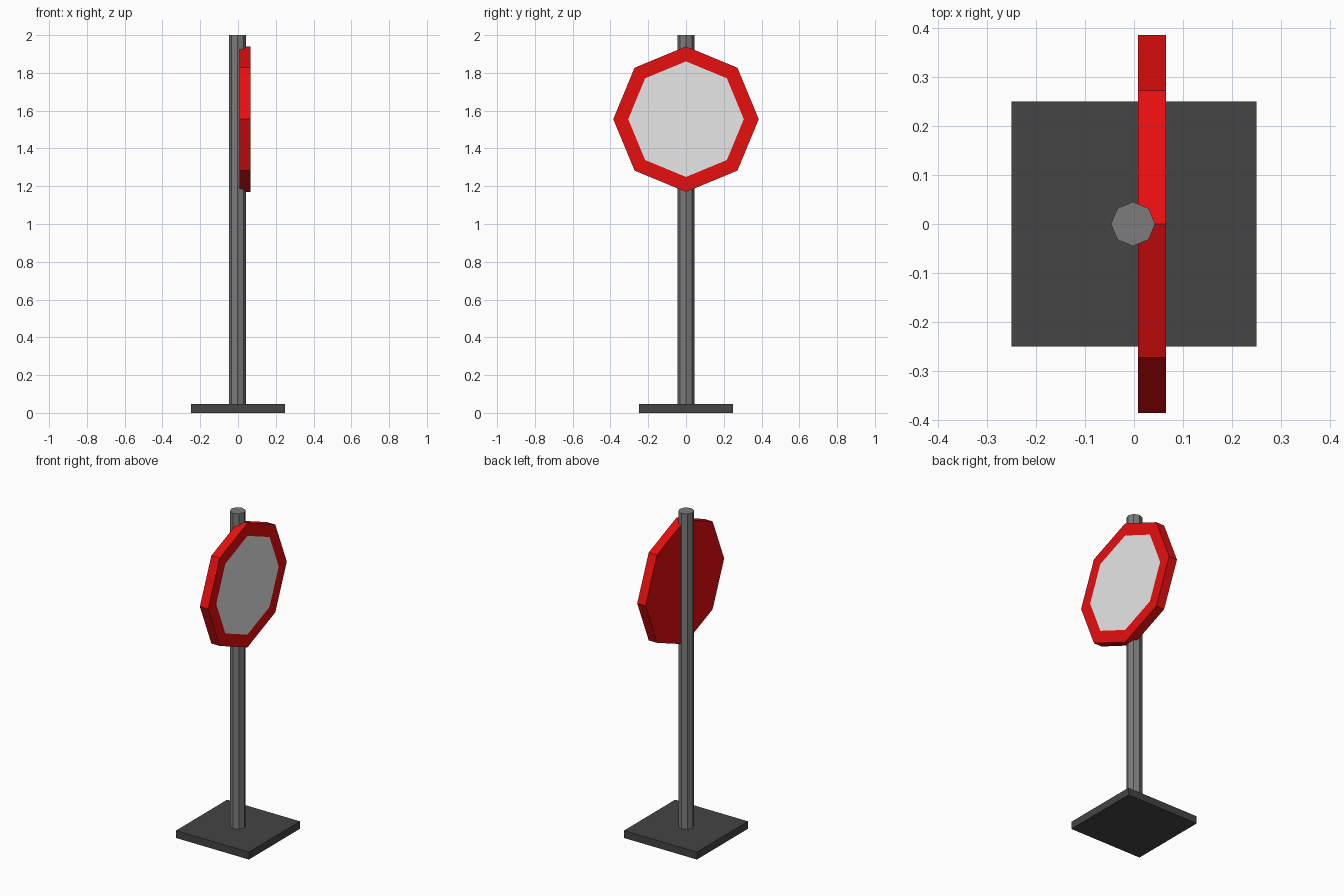
import bpy, bmesh, math
from mathutils import Matrix, Vector

if "Cube" in bpy.data.objects:
    bpy.data.objects.remove(bpy.data.objects["Cube"])


def material(name, rgb):
    m = bpy.data.materials.new(name)
    m.diffuse_color = (*rgb, 1.0)
    m.use_nodes = True
    m.node_tree.nodes["Principled BSDF"].inputs["Base Color"].default_value = m.diffuse_color
    return m


DARK = material("dark_grey", (0.058, 0.058, 0.058))
GREY = material("mid_grey", (0.20, 0.20, 0.20))
RED = material("red", (0.8, 0.0045, 0.0045))
WHITE = material("white", (0.8, 0.8, 0.8))


def finish(bm, name, location, mats):
    mesh = bpy.data.meshes.new(name)
    bm.to_mesh(mesh)
    bm.free()
    for m in mats:
        mesh.materials.append(m)
    obj = bpy.data.objects.new(name, mesh)
    obj.location = location
    bpy.context.collection.objects.link(obj)
    return obj


def octagon_prism(radius, depth, matrix=Matrix()):
    bm = bmesh.new()
    bmesh.ops.create_cone(bm, cap_ends=True, segments=8, radius1=radius,
                          radius2=radius, depth=depth, matrix=matrix)
    bm.normal_update()
    return bm


# Square base plate
bm = bmesh.new()
bmesh.ops.create_cube(bm, size=1.0, matrix=Matrix.Diagonal((0.5, 0.5, 0.046, 1)))
finish(bm, "base_plate", (0, 0, 0.023), [DARK])

# Eight-sided pole standing on the plate
bm = octagon_prism(0.045, 1.956)
finish(bm, "pole", (-0.002, 0, 1.022), [GREY])

# Octagonal sign board facing +x, with an inset white panel on its face
bm = octagon_prism(0.385, 0.057, Matrix.Rotation(math.radians(90), 4, 'Y'))
face = max(bm.faces, key=lambda f: f.normal.dot(Vector((1, 0, 0))))
bmesh.ops.inset_region(bm, faces=[face], thickness=0.073, use_even_offset=True)
face.material_index = 1
finish(bm, "sign_board", (0.0365, 0, 1.555), [RED, WHITE])
